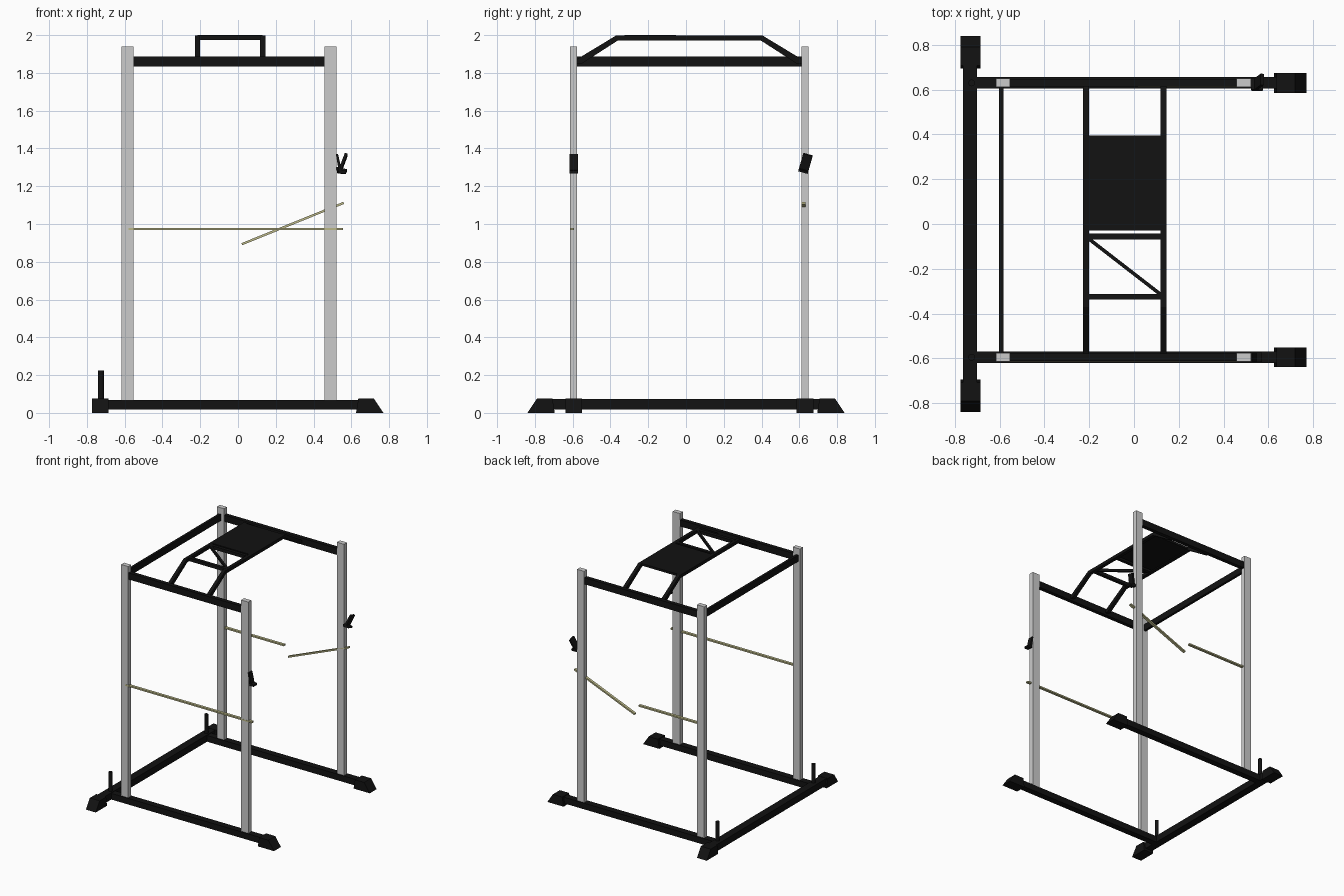
import bpy, bmesh, math
from mathutils import Vector, Matrix

if "Cube" in bpy.data.objects:
    bpy.data.objects.remove(bpy.data.objects["Cube"])


def material(name, col):
    m = bpy.data.materials.new(name)
    m.diffuse_color = (*col, 1)
    m.use_nodes = True
    m.node_tree.nodes["Principled BSDF"].inputs["Base Color"].default_value = m.diffuse_color
    return m


BLACK = material("black_paint", (0.006, 0.006, 0.006))
YELLOW = material("pale_yellow", (0.5, 0.48, 0.25))


def finish(name, bm, mat):
    bmesh.ops.recalc_face_normals(bm, faces=bm.faces)
    me = bpy.data.meshes.new(name)
    bm.to_mesh(me)
    bm.free()
    ob = bpy.data.objects.new(name, me)
    bpy.context.collection.objects.link(ob)
    if mat:
        me.materials.append(mat)
    return ob


def box(name, x, y, z, mat=None):
    """Box from (min, max) ranges."""
    bm = bmesh.new()
    bmesh.ops.create_cube(bm, size=1)
    for v in bm.verts:
        v.co = Vector([(r[0] + r[1]) / 2 + c * (r[1] - r[0]) for r, c in zip((x, y, z), v.co)])
    return finish(name, bm, mat)


def beam(name, a, b, w, h, mat):
    """Box beam between two points: w sideways, h in the upright plane."""
    a, b = Vector(a), Vector(b)
    d = (b - a).normalized()
    side = d.cross(Vector((0, 0, 1))).normalized() * w / 2
    up = side.cross(d).normalized() * h / 2
    bm = bmesh.new()
    ends = [[bm.verts.new(p + side * i + up * j) for i, j in ((-1, -1), (1, -1), (1, 1), (-1, 1))] for p in (a, b)]
    for e in ends:
        bm.faces.new(e)
    for k in range(4):
        bm.faces.new((ends[0][k], ends[0][k - 1], ends[1][k - 1], ends[1][k]))
    return finish(name, bm, mat)


def prism(name, profile, width, matrix, mat):
    """Extrude an xz profile along y, centred, then place it."""
    bm = bmesh.new()
    f = bm.faces.new([bm.verts.new((x, -width / 2, z)) for x, z in profile])
    r = bmesh.ops.extrude_face_region(bm, geom=[f])
    for v in r["geom"]:
        if isinstance(v, bmesh.types.BMVert):
            v.co.y += width
    bm.transform(matrix)
    return finish(name, bm, mat)


YF, YB = -0.595, 0.63
FOOT = [(0, 0), (0.145, 0), (0.095, 0.075), (0.012, 0.075)]

for side, y in (("front", YF), ("back", YB)):
    # uprights
    for lr, x in (("left", -0.585), ("right", 0.49)):
        box(f"{side}_{lr}_upright", (x - 0.032, x + 0.032), (y - 0.019, y + 0.019), (0.05, 1.94))
    # base rail, its foot, top rail and storage peg
    box(f"{side}_base_rail", (-0.70, 0.70), (y - 0.026, y + 0.026), (0.018, 0.068), BLACK)
    prism(f"{side}_rail_foot", FOOT, 0.088, Matrix.Translation((0.625, y, 0)), BLACK)
    box(f"{side}_top_rail", (-0.56, 0.47), (y - 0.016, y + 0.016), (1.835, 1.888), BLACK)
    bm = bmesh.new()
    bmesh.ops.create_cone(bm, cap_ends=True, segments=16, radius1=0.015, radius2=0.015, depth=0.165,
                          matrix=Matrix.Translation((-0.725, y, 0.1425)))
    finish(f"{side}_storage_peg", bm, BLACK)
    # cross member foot
    s = -1 if y < 0 else 1
    prism(f"{side}_cross_foot", FOOT, 0.088,
          Matrix.Translation((-0.73, s * 0.695, 0)) @ Matrix.Rotation(s * math.pi / 2, 4, 'Z'), BLACK)

# left cross members
box("left_base_cross_member", (-0.763, -0.70), (-0.76, 0.76), (0.018, 0.073), BLACK)
box("left_top_cross_member", (-0.602, -0.582), (YF + 0.018, YB - 0.018), (1.835, 1.888), BLACK)

# raised overhead bars (mitred profile in the yz plane)
BAR = [(-0.585, 1.85), (-0.55, 1.85), (-0.36, 1.972), (0.395, 1.972), (0.585, 1.85),
       (0.62, 1.85), (0.62, 1.868), (0.405, 1.998), (-0.37, 1.998), (-0.585, 1.868)]
for lr, x in (("left", -0.215), ("right", 0.131)):
    prism(f"{lr}_overhead_bar", BAR, 0.027,
          Matrix.Translation((x, 0, 0)) @ Matrix.Rotation(math.pi / 2, 4, 'Z'), BLACK)

# overhead plate, rungs and diagonal brace
box("overhead_plate", (-0.21, 0.126), (-0.03, 0.395), (1.98, 1.998), BLACK)
for i, y in enumerate((-0.056, -0.325)):
    box(f"overhead_rung_{i + 1}", (-0.21, 0.126), (y - 0.013, y + 0.013), (1.973, 1.999), BLACK)
beam("overhead_diagonal", (-0.21, -0.06, 1.99), (0.126, -0.32, 1.99), 0.016, 0.02, BLACK)

# safety bars, the back one in two pieces
beam("front_safety_bar", (-0.58, -0.604, 0.974), (0.556, -0.604, 0.974), 0.022, 0.012, YELLOW)
beam("back_safety_bar_left", (-0.58, 0.625, 0.974), (-0.02, 0.625, 0.974), 0.022, 0.012, YELLOW)
beam("back_safety_bar_right", (0.02, 0.622, 0.893), (0.56, 0.622, 1.112), 0.022, 0.012, YELLOW)

# bar hooks: front one upright, back one tilted
HOOK = [(0.518, 1.37), (0.53, 1.37), (0.548, 1.287), (0.572, 1.282), (0.572, 1.268), (0.535, 1.268)]
prism("front_bar_hook", HOOK, 0.044, Matrix.Translation((0, -0.595, 0)), BLACK)
HOOK_TILTED = [(0.03, 0.05), (0.044, 0.045), (0.015, -0.035), (0.04, -0.04), (0.035, -0.052), (-0.01, -0.05),
               (-0.014, -0.03), (0.002, -0.026)]
prism("back_bar_hook", HOOK_TILTED, 0.052,
      Matrix.Translation((0.536, 0.633, 1.322)) @ Matrix.Rotation(math.radians(-16), 4, 'X'), BLACK)
